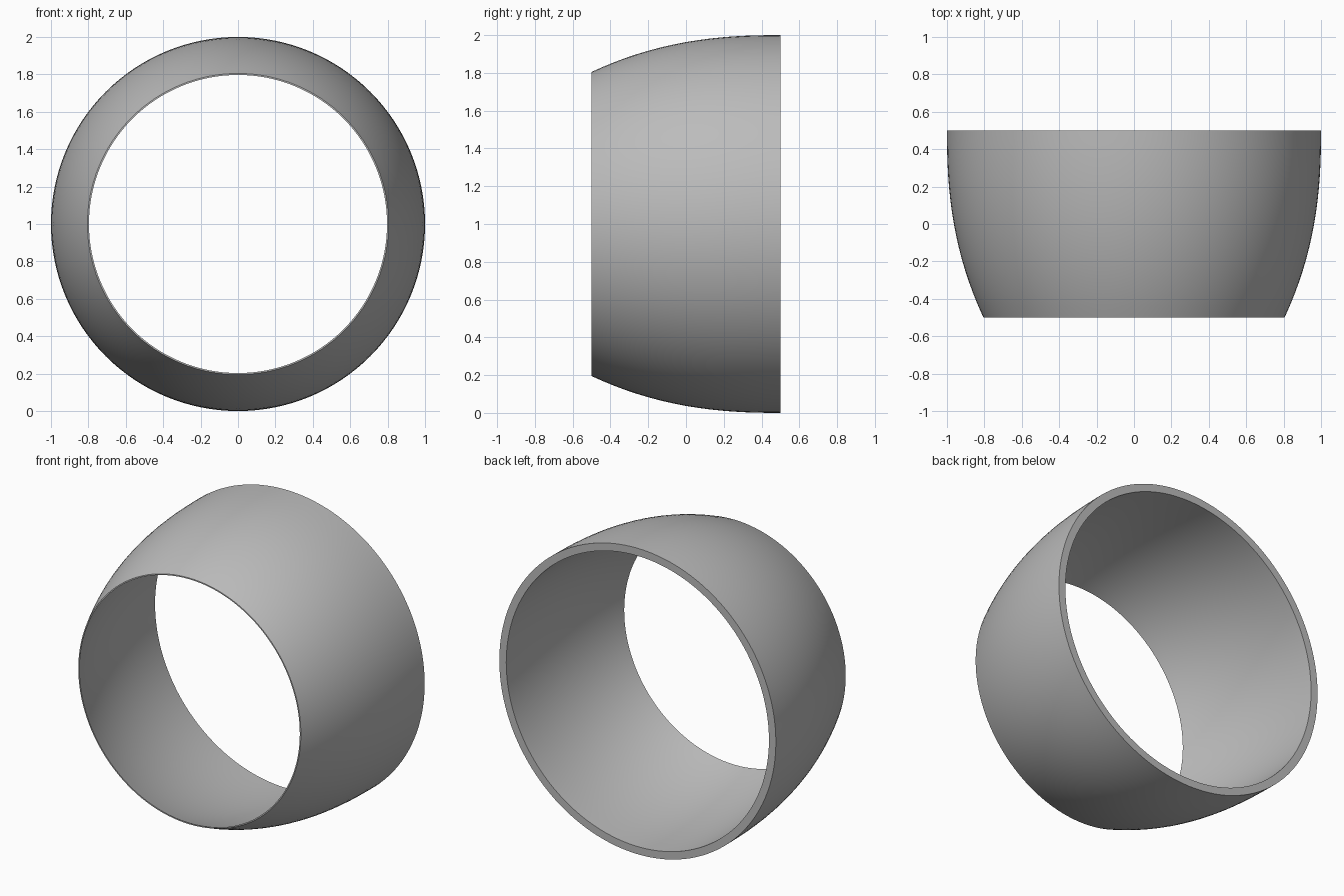
import bpy, bmesh, math

cube = bpy.data.objects.get("Cube")
if cube:
    bpy.data.objects.remove(cube)

SEGMENTS = 128
STEPS = 16


def bulge(front, back, power=2.4):
    """Profile (radius, y) flaring from the front rim to the back rim."""
    pts = []
    for i in range(STEPS + 1):
        t = i / STEPS
        pts.append((back - (back - front) * (1 - t) ** power, t - 0.5))
    return pts


# Closed wall section: outer curve, then inner curve back to the front lip
section = bulge(0.805, 1.0) + bulge(0.797, 0.95)[::-1]

# Revolve the section around the front-to-back axis
bm = bmesh.new()
rings = []
for s in range(SEGMENTS):
    a = 2 * math.pi * s / SEGMENTS
    rings.append([bm.verts.new((r * math.cos(a), y, 1 + r * math.sin(a)))
                  for r, y in section])
n = len(section)
for s in range(SEGMENTS):
    here, there = rings[s], rings[(s + 1) % SEGMENTS]
    for i in range(n):
        j = (i + 1) % n
        bm.faces.new((here[i], here[j], there[j], there[i]))
bmesh.ops.recalc_face_normals(bm, faces=bm.faces)

mesh = bpy.data.meshes.new("tapered_ring")
bm.to_mesh(mesh)
bm.free()
ring = bpy.data.objects.new("tapered_ring", mesh)
bpy.context.collection.objects.link(ring)

# Plain grey finish
grey = bpy.data.materials.new("plain_grey")
grey.use_nodes = True
colour = (0.5, 0.5, 0.5, 1)
grey.diffuse_color = colour
grey.node_tree.nodes["Principled BSDF"].inputs["Base Color"].default_value = colour
mesh.materials.append(grey)

# Smooth walls with crisp rims
bpy.context.view_layer.objects.active = ring
ring.select_set(True)
bpy.ops.object.shade_smooth_by_angle(angle=math.radians(35))
